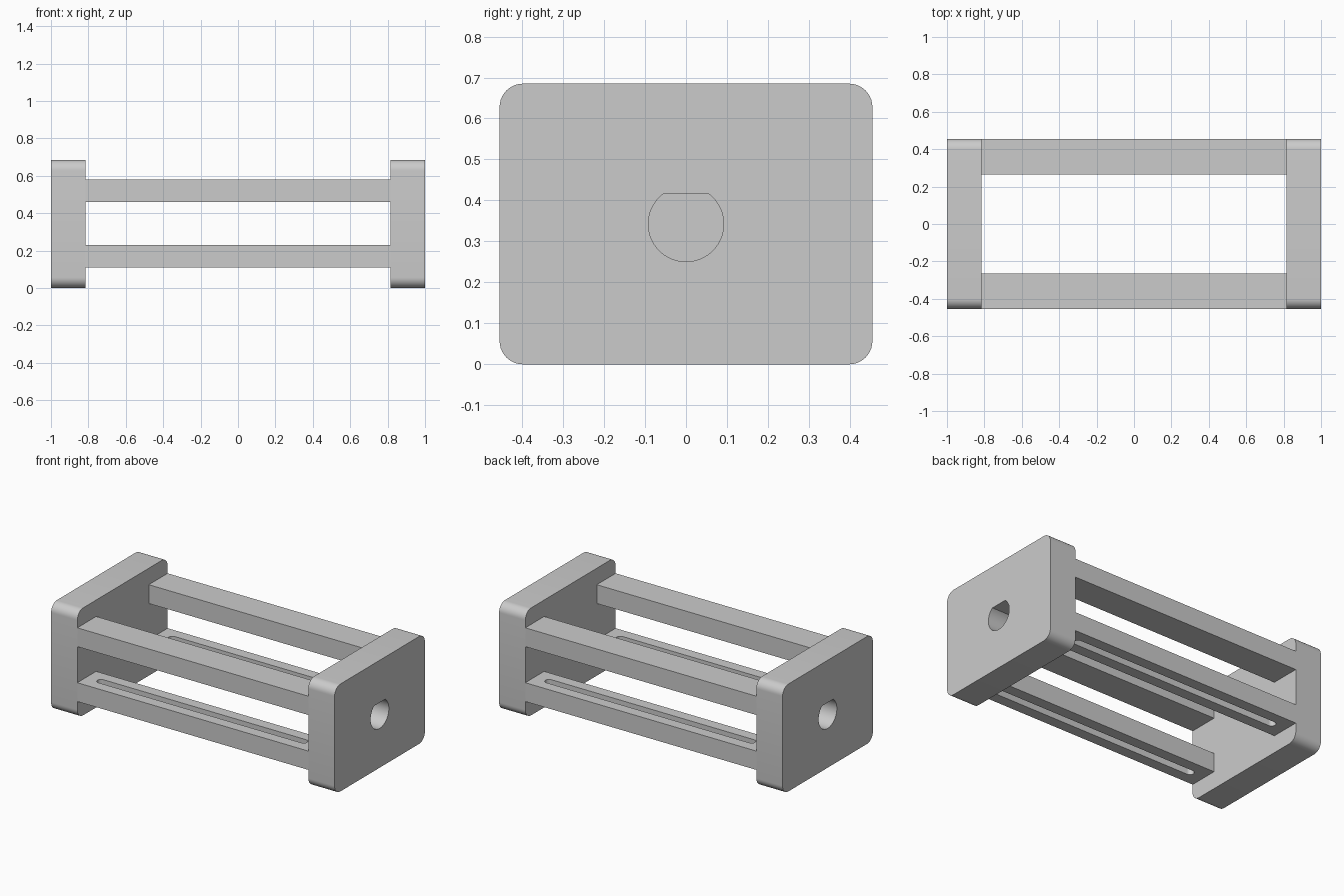
import bpy, bmesh
from math import pi, cos, sin, asin
from mathutils import Matrix, Vector

if "Cube" in bpy.data.objects:
    bpy.data.objects.remove(bpy.data.objects["Cube"], do_unlink=True)

LENGTH, DEPTH, HEIGHT = 2.0, 0.91, 0.685
PLATE = 0.185            # end plate thickness
RADIUS = 0.057           # end plate corner radius
BAR_W, BAR_H = 0.19, 0.12
INNER = LENGTH / 2 - PLATE

grey = bpy.data.materials.new("plain grey")
grey.use_nodes = True
grey.diffuse_color = (0.6, 0.6, 0.6, 1)
grey.node_tree.nodes["Principled BSDF"].inputs["Base Color"].default_value = (0.6, 0.6, 0.6, 1)


def arc(cx, cy, r, start, end, steps):
    """Points along a circular arc."""
    return [(cx + r * cos(start + (end - start) * i / steps),
             cy + r * sin(start + (end - start) * i / steps)) for i in range(steps + 1)]


def prism(name, profile, origin, u, v, extrude):
    """Extrude a flat profile, laid out along u and v, into a solid."""
    bm = bmesh.new()
    o, u, v = Vector(origin), Vector(u), Vector(v)
    face = bm.faces.new([bm.verts.new(o + u * a + v * b) for a, b in profile])
    new = bmesh.ops.extrude_face_region(bm, geom=[face])["geom"]
    bmesh.ops.translate(bm, vec=Vector(extrude),
                        verts=[g for g in new if isinstance(g, bmesh.types.BMVert)])
    bmesh.ops.recalc_face_normals(bm, faces=bm.faces)
    mesh = bpy.data.meshes.new(name)
    bm.to_mesh(mesh)
    bm.free()
    mesh.materials.append(grey)
    obj = bpy.data.objects.new(name, mesh)
    bpy.context.collection.objects.link(obj)
    return obj


def activate(obj):
    bpy.ops.object.select_all(action='DESELECT')
    obj.select_set(True)
    bpy.context.view_layer.objects.active = obj


def cut(obj, cutter):
    """Subtract the cutter, then discard it."""
    cutter.hide_render = True
    mod = obj.modifiers.new("cut", 'BOOLEAN')
    mod.operation, mod.solver, mod.object = 'DIFFERENCE', 'EXACT', cutter
    activate(obj)
    bpy.ops.object.modifier_apply(modifier=mod.name)
    bpy.data.objects.remove(cutter, do_unlink=True)


def smooth(obj):
    activate(obj)
    bpy.ops.object.shade_smooth_by_angle(angle=pi / 6)


# Rounded end plates, each with a blind D-shaped shaft socket on the outside
hy, hz = DEPTH / 2 - RADIUS, HEIGHT / 2 - RADIUS
rounded = []
for i, (sy, sz) in enumerate([(1, 1), (-1, 1), (-1, -1), (1, -1)]):
    rounded += arc(sy * hy, sz * hz, RADIUS, i * pi / 2, (i + 1) * pi / 2, 10)

HOLE_R, FLAT, SOCKET = 0.092, 0.073, 0.15
tilt = asin(FLAT / HOLE_R)
d_shape = arc(0, 0, HOLE_R, pi - tilt, 2 * pi + tilt, 40)

for side, name in ((1, "left"), (-1, "right")):
    plate = prism(name + "_end_plate", rounded, (side * INNER, 0, HEIGHT / 2),
                  (0, 1, 0), (0, 0, 1), (side * PLATE, 0, 0))
    socket = prism("socket_cutter", d_shape, (side * (1 - SOCKET), 0, HEIGHT / 2),
                   (0, 1, 0), (0, 0, 1), (side * (SOCKET + 0.1), 0, 0))
    cut(plate, socket)
    smooth(plate)

# Four connecting bars; the lower pair has a long round-ended slot
SLOT_R, SLOT_END = 0.025, 0.74
straight = SLOT_END - SLOT_R
slot = (arc(straight, 0, SLOT_R, -pi / 2, pi / 2, 12)
        + arc(-straight, 0, SLOT_R, pi / 2, 3 * pi / 2, 12))
rect = [(-INNER, -BAR_W / 2), (INNER, -BAR_W / 2), (INNER, BAR_W / 2), (-INNER, BAR_W / 2)]

for side, name in ((-1, "front"), (1, "back")):
    y = side * (DEPTH - BAR_W) / 2
    for level, z in (("lower", 0.11), ("upper", 0.46)):
        bar = prism(f"{name}_{level}_bar", rect, (0, y, z),
                    (1, 0, 0), (0, 1, 0), (0, 0, BAR_H))
        if level == "lower":
            cutter = prism("slot_cutter", slot, (0, y, z - 0.05),
                           (1, 0, 0), (0, 1, 0), (0, 0, BAR_H + 0.1))
            cut(bar, cutter)
            smooth(bar)
